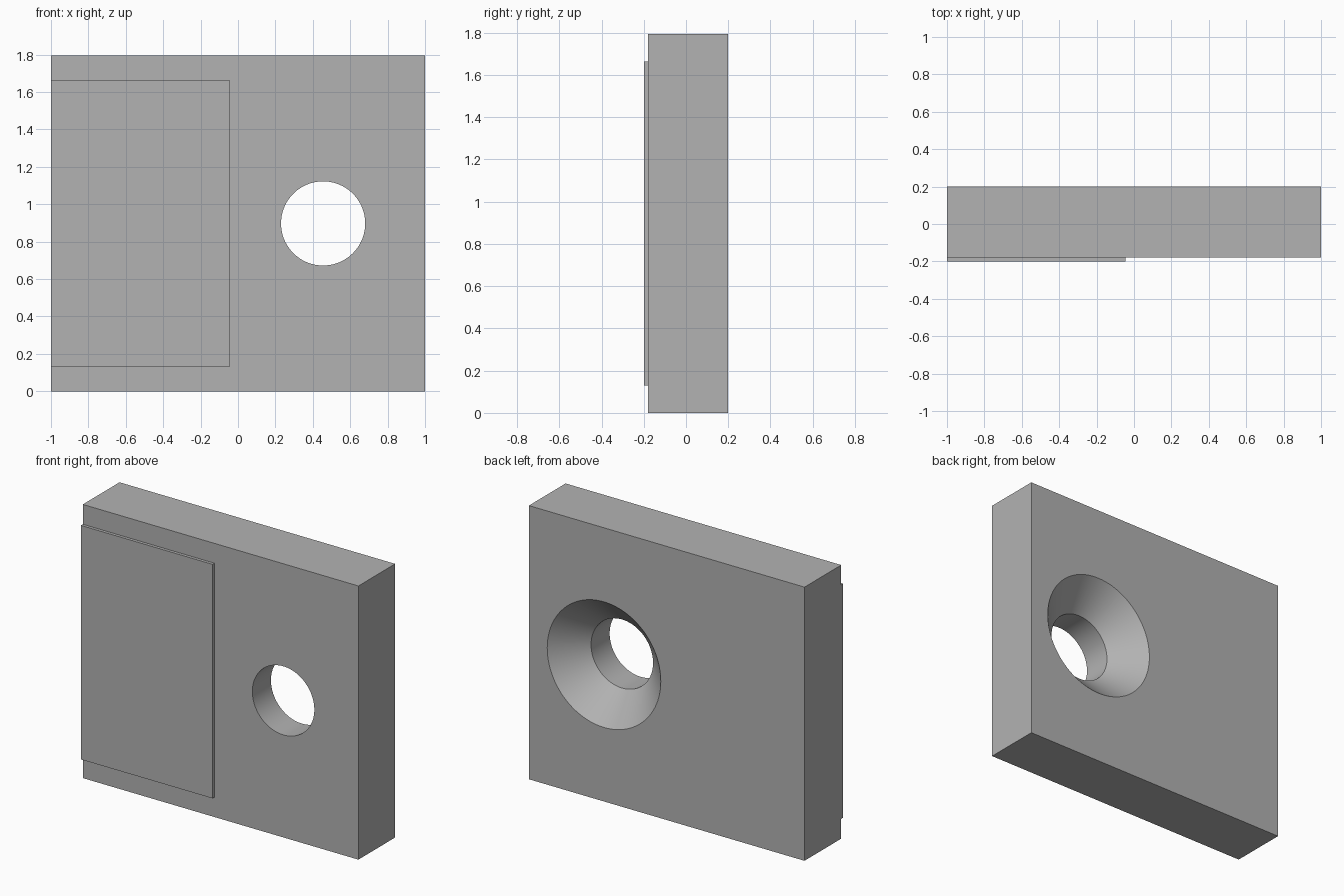
import bpy
import bmesh
from math import cos, sin, tau, radians

cube = bpy.data.objects.get("Cube")
if cube:
    bpy.data.objects.remove(cube, do_unlink=True)

grey = bpy.data.materials.new("plain grey")
grey.use_nodes = True
colour = (0.448, 0.448, 0.448, 1)
grey.diffuse_color = colour
grey.node_tree.nodes["Principled BSDF"].inputs["Base Color"].default_value = colour


def add_object(name, bm):
    bmesh.ops.recalc_face_normals(bm, faces=bm.faces)
    mesh = bpy.data.meshes.new(name)
    bm.to_mesh(mesh)
    bm.free()
    mesh.materials.append(grey)
    obj = bpy.data.objects.new(name, mesh)
    bpy.context.collection.objects.link(obj)
    return obj


def box(name, low, high):
    bm = bmesh.new()
    bmesh.ops.create_cube(bm, size=1)
    for v in bm.verts:
        v.co = [a + (b - a) * (c + 0.5) for a, b, c in zip(low, high, v.co)]
    return add_object(name, bm)


def lathe_y(name, centre, profile, sides=96):
    """Closed solid turned about a y axis from (y, radius) pairs."""
    bm = bmesh.new()
    rings = [[bm.verts.new((centre[0] + r * cos(tau * i / sides), y,
                            centre[1] + r * sin(tau * i / sides)))
              for i in range(sides)] for y, r in profile]
    for a, b in zip(rings, rings[1:]):
        for i in range(sides):
            j = (i + 1) % sides
            bm.faces.new((a[i], a[j], b[j], b[i]))
    bm.faces.new(rings[0])
    bm.faces.new(rings[-1])
    return add_object(name, bm)


# Thick main block
FRONT, BACK, HEIGHT = -0.18, 0.2, 1.795
block = box("main_block", (-1, FRONT, 0), (1, BACK, HEIGHT))

# Through hole, countersunk from the back at 45 degrees
hole, sink, depth, over = 0.225, 0.412, 0.187, 0.05
cutter = lathe_y("hole_cutter", (0.455, HEIGHT / 2),
                 [(FRONT - over, hole), (BACK - depth, hole),
                  (BACK + over, sink + over)])
cutter.hide_render = True

cut = block.modifiers.new("countersunk hole", 'BOOLEAN')
cut.operation = 'DIFFERENCE'
cut.solver = 'EXACT'
cut.object = cutter
bpy.ops.object.select_all(action='DESELECT')
block.select_set(True)
bpy.context.view_layer.objects.active = block
bpy.ops.object.modifier_apply(modifier=cut.name)
bpy.data.objects.remove(cutter, do_unlink=True)
bpy.ops.object.shade_smooth_by_angle(angle=radians(30))

# Thin raised pad on the front
box("front_pad", (-1, -0.2, 0.13), (-0.045, FRONT, HEIGHT - 0.13))
